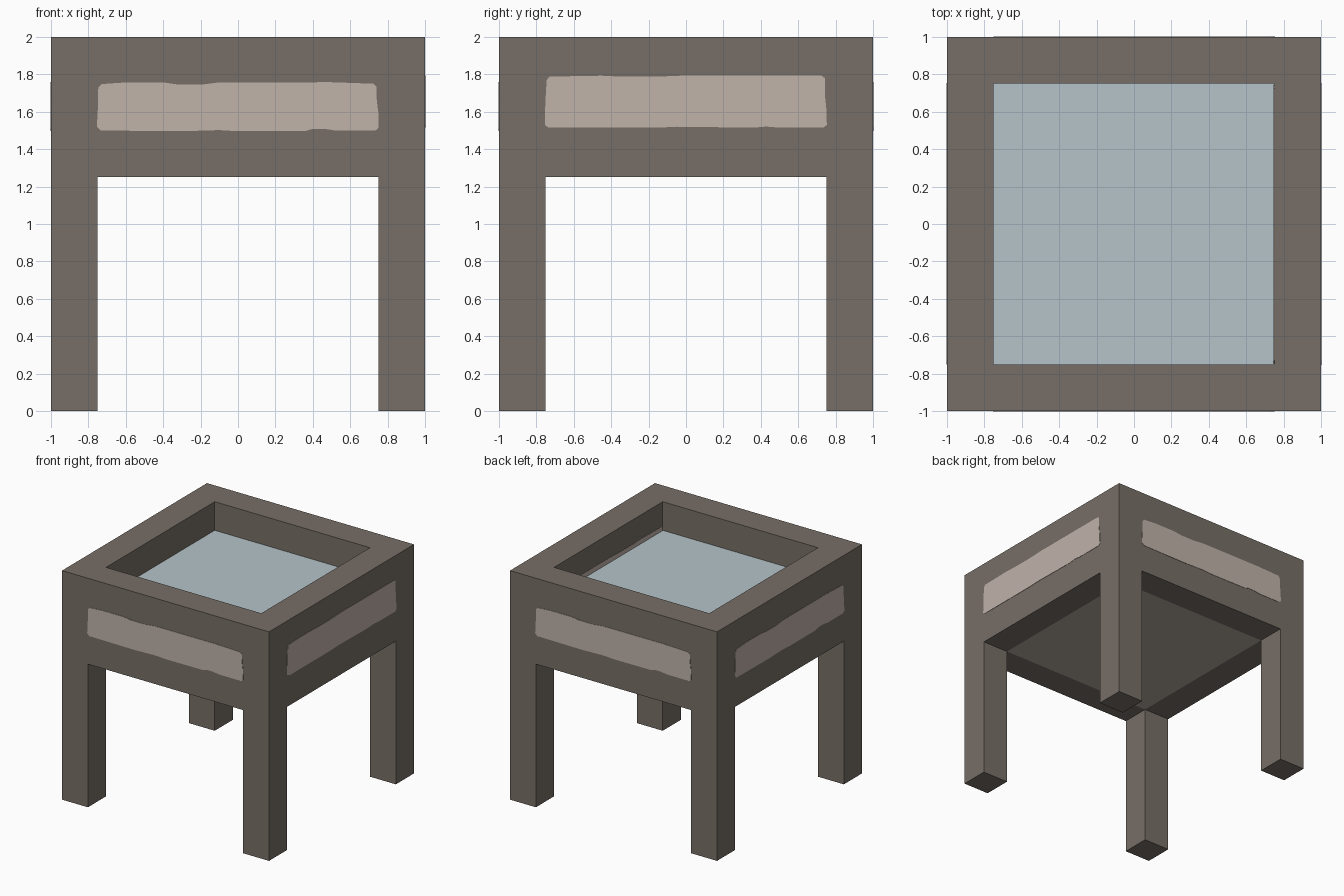
import bpy, bmesh, math
from mathutils import Matrix, Vector

old = bpy.data.objects.get("Cube")
if old:
    bpy.data.objects.remove(old, do_unlink=True)


def material(name, rgb):
    """Flat material from 0-255 display values, stored as linear."""
    lin = [((c / 255 + 0.055) / 1.055) ** 2.4 for c in rgb] + [1.0]
    m = bpy.data.materials.new(name)
    m.use_nodes = True
    m.diffuse_color = lin
    b = next(n for n in m.node_tree.nodes if n.type == 'BSDF_PRINCIPLED')
    b.inputs["Base Color"].default_value = lin
    return m


STONE = material("grey brown stone", (119, 111, 103))
PATCH = material("pale beige", (192, 179, 170))
WATER = material("pale blue water", (182, 196, 202))
FLOOR = material("dull beige underside", (180, 167, 157))


def finish(bm, name, mat):
    bmesh.ops.recalc_face_normals(bm, faces=bm.faces[:])
    me = bpy.data.meshes.new(name)
    bm.to_mesh(me)
    bm.free()
    me.materials.append(mat)
    ob = bpy.data.objects.new(name, me)
    bpy.context.collection.objects.link(ob)
    return ob


def slab(name, half, z0, z1, mat):
    bm = bmesh.new()
    bmesh.ops.create_cube(bm, size=1, matrix=Matrix.Translation((0, 0, (z0 + z1) / 2))
                          @ Matrix.Diagonal((2 * half, 2 * half, z1 - z0, 1)))
    return finish(bm, name, mat)


# Stone body: a square frame on four corner legs, skinned from a coarse cell layout
PLAN = (-1, -0.75, 0.75, 1)
LEVELS = (0, 1.25, 2)


def solid(i, j, k):
    if not (0 <= i < 3 and 0 <= j < 3 and 0 <= k < 2):
        return False
    corner = i != 1 and j != 1
    return corner if k == 0 else not (i == 1 and j == 1)


bm = bmesh.new()
verts = {}


def vert(c):
    if c not in verts:
        verts[c] = bm.verts.new((PLAN[c[0]], PLAN[c[1]], LEVELS[c[2]]))
    return verts[c]


for cell in [(i, j, k) for i in range(3) for j in range(3) for k in range(2)]:
    if not solid(*cell):
        continue
    for axis in range(3):
        for side in (0, 1):
            near = list(cell)
            near[axis] += 2 * side - 1
            if solid(*near):
                continue
            a, b = [n for n in range(3) if n != axis]
            loop = []
            for da, db in ((0, 0), (1, 0), (1, 1), (0, 1)):
                c = list(cell)
                c[axis] += side
                c[a] += da
                c[b] += db
                loop.append(vert(tuple(c)))
            bm.faces.new(loop)
finish(bm, "stone_frame_and_legs", STONE)

# Basin contents and underside
slab("water", 0.75, 1.69, 1.75, WATER)
slab("basin_floor", 0.75, 1.25, 1.31, FLOOR)

# Worn patch outlines (sideways, height)
LOW = [(-.755, 1.52), (-.735, 1.5), (-.3, 1.496), (-.1, 1.502), (0, 1.496), (.36, 1.497),
       (.4, 1.509), (.46, 1.509), (.52, 1.5), (.735, 1.5), (.752, 1.515), (.75, 1.6),
       (.742, 1.66), (.74, 1.735), (.725, 1.75), (.5, 1.758), (-.1, 1.757), (-.18, 1.747),
       (-.33, 1.747), (-.4, 1.757), (-.6, 1.757), (-.73, 1.748), (-.747, 1.73), (-.75, 1.6)]
HIGH = [(-.755, 1.53), (-.735, 1.515), (-.15, 1.515), (-.05, 1.52), (.36, 1.515),
        (.43, 1.521), (.5, 1.515), (.735, 1.515), (.753, 1.53), (.75, 1.62), (.742, 1.7),
        (.742, 1.78), (.725, 1.793), (0, 1.794), (-.15, 1.788), (-.35, 1.788),
        (-.45, 1.793), (-.73, 1.788), (-.745, 1.77), (-.752, 1.65)]


def patch(name, outline, turns, y, depth=0.003):
    """Thin plate centred on the plane at y, turned about z in quarter turns."""
    bm = bmesh.new()
    rot = Matrix.Rotation(turns * math.pi / 2, 4, 'Z')
    rings = [[bm.verts.new(rot @ Vector((u, y + s * depth, z))) for u, z in outline]
             for s in (-1, 1)]
    bm.faces.new(rings[0])
    bm.faces.new(rings[1][::-1])
    n = len(outline)
    for i in range(n):
        k = (i + 1) % n
        bm.faces.new((rings[0][i], rings[1][i], rings[1][k], rings[0][k]))
    finish(bm, name, PATCH)


for turns, (side, outline) in enumerate((("front", LOW), ("right_side", HIGH),
                                         ("back", LOW), ("left_side", LOW))):
    patch(side + "_patch", outline, turns, -1)
# The taller patch also shows just above the water on the inside
patch("inner_patch", HIGH, 1, -0.75)
